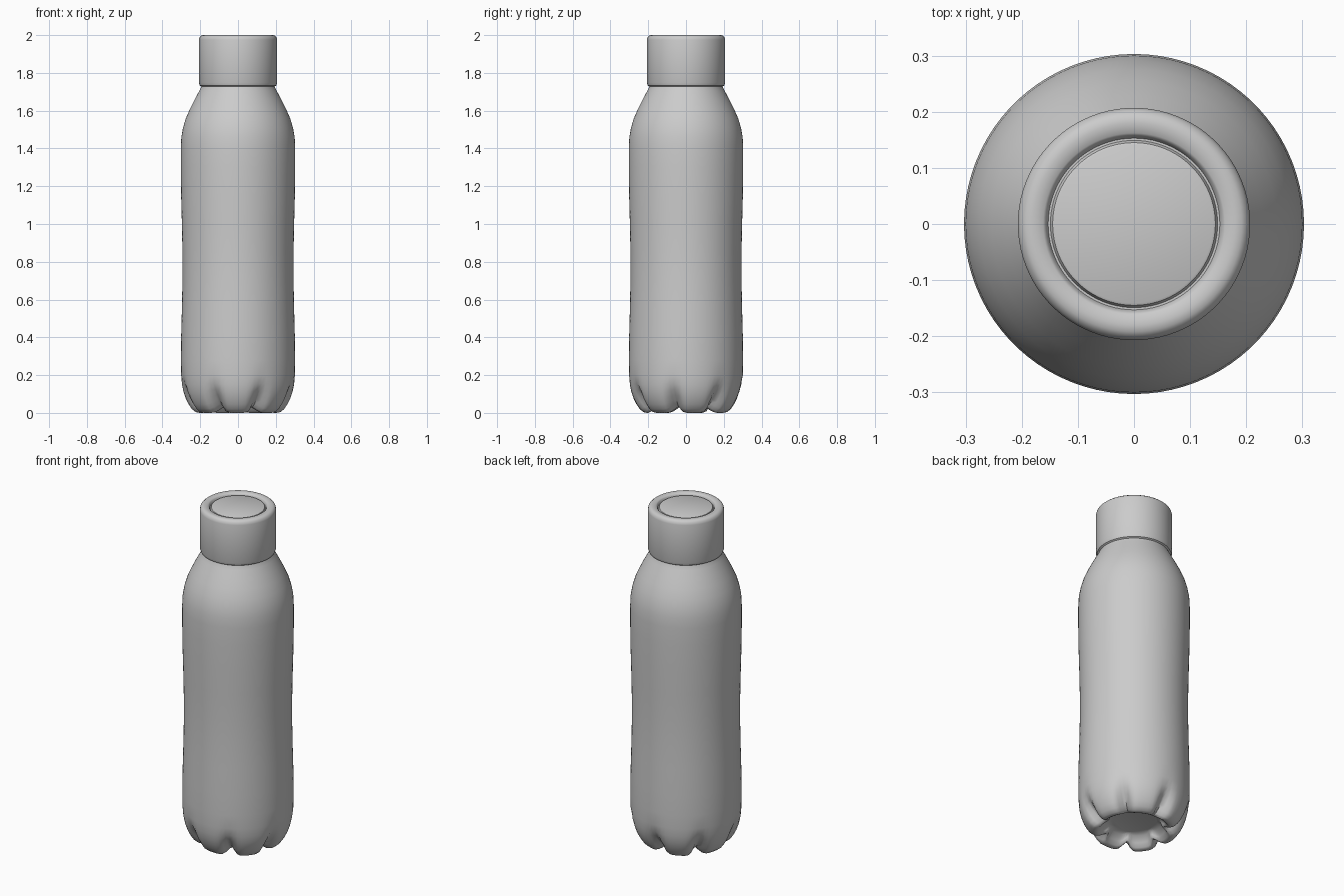
import bpy, bmesh, math

cube = bpy.data.objects.get("Cube")
if cube:
    bpy.data.objects.remove(cube, do_unlink=True)

grey = bpy.data.materials.new("plain grey")
grey.use_nodes = True
colour = (0.6, 0.6, 0.6, 1)
grey.diffuse_color = colour
grey.node_tree.nodes["Principled BSDF"].inputs["Base Color"].default_value = colour

SEGMENTS = 84
LOBES = 7


def lathe(name, profile, shape=None, angle=40):
    """Turn (radius, height) points around z; shape may move each point."""
    bm = bmesh.new()
    rings = []
    for r, z in profile:
        ring = []
        for i in range(SEGMENTS):
            a = math.tau * i / SEGMENTS
            rr, zz = shape(r, z, a) if shape else (r, z)
            ring.append(bm.verts.new((rr * math.cos(a), rr * math.sin(a), zz)))
        rings.append(ring)
    for low, high in zip(rings, rings[1:]):
        for i in range(SEGMENTS):
            j = (i + 1) % SEGMENTS
            bm.faces.new((low[i], low[j], high[j], high[i]))
    bm.faces.new(rings[0][::-1])
    bm.faces.new(rings[-1])
    bmesh.ops.recalc_face_normals(bm, faces=bm.faces)
    mesh = bpy.data.meshes.new(name)
    bm.to_mesh(mesh)
    bm.free()
    mesh.materials.append(grey)
    obj = bpy.data.objects.new(name, mesh)
    bpy.context.collection.objects.link(obj)
    bpy.ops.object.select_all(action='DESELECT')
    obj.select_set(True)
    bpy.context.view_layer.objects.active = obj
    bpy.ops.object.shade_smooth_by_angle(angle=math.radians(angle))
    return obj


def petal_base(r, z, a):
    """Press narrow grooves between the feet, fading out up the wall."""
    step = math.tau / LOBES
    off = (a - math.radians(243) + step / 2) % step - step / 2
    groove = math.exp(-(off / 0.13) ** 2)
    fade = max(0, 1 - z / 0.2)
    fade = fade * fade * (3 - 2 * fade)
    outer = min(1, max(0, (r - 0.12) / 0.08))
    return r - 0.045 * groove * fade * outer, z + 0.03 * groove * fade * outer


# Body: recessed underside, footed base, slight waist, sloping shoulder
lathe("bottle_body", [
    (0.12, 0.07), (0.15, 0.06), (0.175, 0.03), (0.19, 0.008), (0.205, 0),
    (0.225, 0.004), (0.245, 0.02), (0.262, 0.045), (0.277, 0.075),
    (0.289, 0.11), (0.297, 0.15), (0.301, 0.2), (0.302, 0.28), (0.301, 0.4),
    (0.297, 0.55), (0.294, 0.7), (0.294, 0.85), (0.297, 1.0), (0.301, 1.15),
    (0.303, 1.3), (0.303, 1.4), (0.3, 1.46), (0.291, 1.51), (0.276, 1.56),
    (0.254, 1.61), (0.229, 1.66), (0.205, 1.705), (0.192, 1.73), (0.185, 1.76),
], petal_base, 60)

# Cap: rounded rims and a shallow ring groove around the top disc
lathe("cap", [
    (0.18, 1.73), (0.192, 1.727), (0.202, 1.733), (0.207, 1.748),
    (0.207, 1.975), (0.203, 1.99), (0.192, 1.999), (0.18, 2.0),
    (0.162, 1.998), (0.157, 1.993), (0.153, 1.98), (0.149, 1.98),
    (0.145, 1.99), (0.141, 1.992),
])
